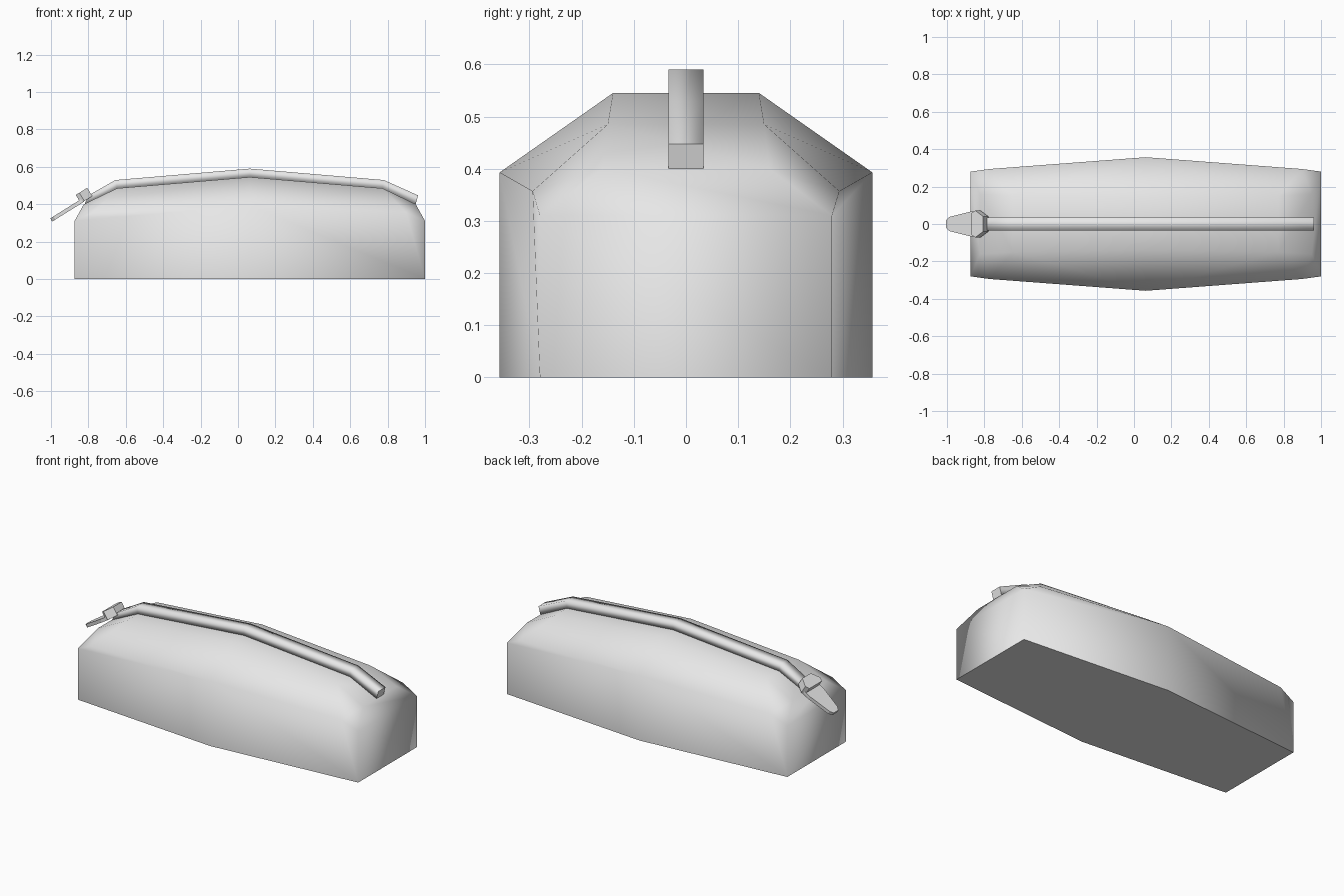
import bpy, bmesh
from mathutils import Vector

cube = bpy.data.objects.get("Cube")
if cube:
    bpy.data.objects.remove(cube, do_unlink=True)

grey = bpy.data.materials.new("plain grey")
grey.use_nodes = True
colour = (0.8, 0.8, 0.8, 1)
grey.diffuse_color = colour
grey.node_tree.nodes["Principled BSDF"].inputs["Base Color"].default_value = colour


def make_object(name, faces, smooth=False, sharp_rule=None):
    """Build an object from loose polygons and weld their corners."""
    bm = bmesh.new()
    for face in faces:
        bm.faces.new([bm.verts.new(p) for p in face])
    bmesh.ops.remove_doubles(bm, verts=bm.verts, dist=0.0005)
    bmesh.ops.recalc_face_normals(bm, faces=bm.faces)
    for f in bm.faces:
        f.smooth = smooth
    if sharp_rule:
        for e in bm.edges:
            e.smooth = not sharp_rule(e)
    mesh = bpy.data.meshes.new(name)
    bm.to_mesh(mesh)
    bm.free()
    mesh.materials.append(grey)
    obj = bpy.data.objects.new(name, mesh)
    bpy.context.collection.objects.link(obj)
    return obj


def loft(rings):
    """Join equal rings of points and cap both ends."""
    faces = [rings[0], rings[-1]]
    n = len(rings[0])
    for a, b in zip(rings, rings[1:]):
        faces += [(a[i], a[(i + 1) % n], b[(i + 1) % n], b[i]) for i in range(n)]
    return faces


# Case body: one quarter, mirrored to both ends and both sides
CENTRE = 0.063
base_mid, side_mid, top_mid = (0, 0.357, 0), (0, 0.357, 0.393), (0, 0.14, 0.545)
base_end, wall_end = (0.937, 0.28, 0), (0.937, 0.28, 0.31)
shoulder, top_end, brow = (0.835, 0.294, 0.357), (0.71, 0.15, 0.485), (0.887, 0.16, 0.40)

quarter = [
    (base_mid, base_end, wall_end, shoulder, side_mid),
    (side_mid, shoulder, top_end),
    (side_mid, top_end, top_mid),
    (shoulder, wall_end, brow, top_end),
]
across = [base_mid, base_end, wall_end, brow, top_end, top_mid]


def place(p, sx, sy):
    return Vector((CENTRE + sx * p[0], sy * p[1], p[2]))


body_faces = []
for sx in (1, -1):
    for sy in (1, -1):
        body_faces += [[place(p, sx, sy) for p in f] for f in quarter]
    for a, b in zip(across, across[1:]):
        body_faces.append([place(a, sx, 1), place(b, sx, 1),
                           place(b, sx, -1), place(a, sx, -1)])
make_object("case_body", body_faces, True,
            lambda e: all(v.co.z < 0.001 for v in e.verts))

# Zip strip: a square band following the top of the case
lower = [(-0.82, 0.40), (-0.645, 0.483), (CENTRE, 0.543), (0.77, 0.483), (0.95, 0.40)]
upper = [(-0.80, 0.447), (-0.655, 0.529), (CENTRE, 0.59), (0.78, 0.529), (0.963, 0.447)]
HALF = 0.034
strip = [[Vector((l[0], -HALF, l[1])), Vector((l[0], HALF, l[1])),
          Vector((u[0], HALF, u[1])), Vector((u[0], -HALF, u[1]))]
         for l, u in zip(lower, upper)]
make_object("zip_strip", loft(strip), True,
            lambda e: all(v.co.x > 0.94 for v in e.verts))

# Slider and pull tab: flat outlines extruded on the slope of the case end
along = Vector((0.85, 0, 0.53)).normalized()
out = Vector((-along.z, 0, along.x))
anchor = Vector((-0.84, 0, 0.405))


def sloped_plate(name, half_outline, low, high):
    outline = half_outline + [(u, -y) for u, y in reversed(half_outline)]
    rings = [[anchor + along * u + Vector((0, y, 0)) + out * h for u, y in outline]
             for h in (low, high)]
    return make_object(name, loft(rings))


sloped_plate("zip_slider", [(0, 0.06), (0.022, 0.072), (0.072, 0.04)], 0, 0.052)
sloped_plate("pull_tab", [(-0.182, 0.022), (-0.162, 0.038), (-0.03, 0.066), (0.02, 0.066)],
             -0.002, 0.018)
